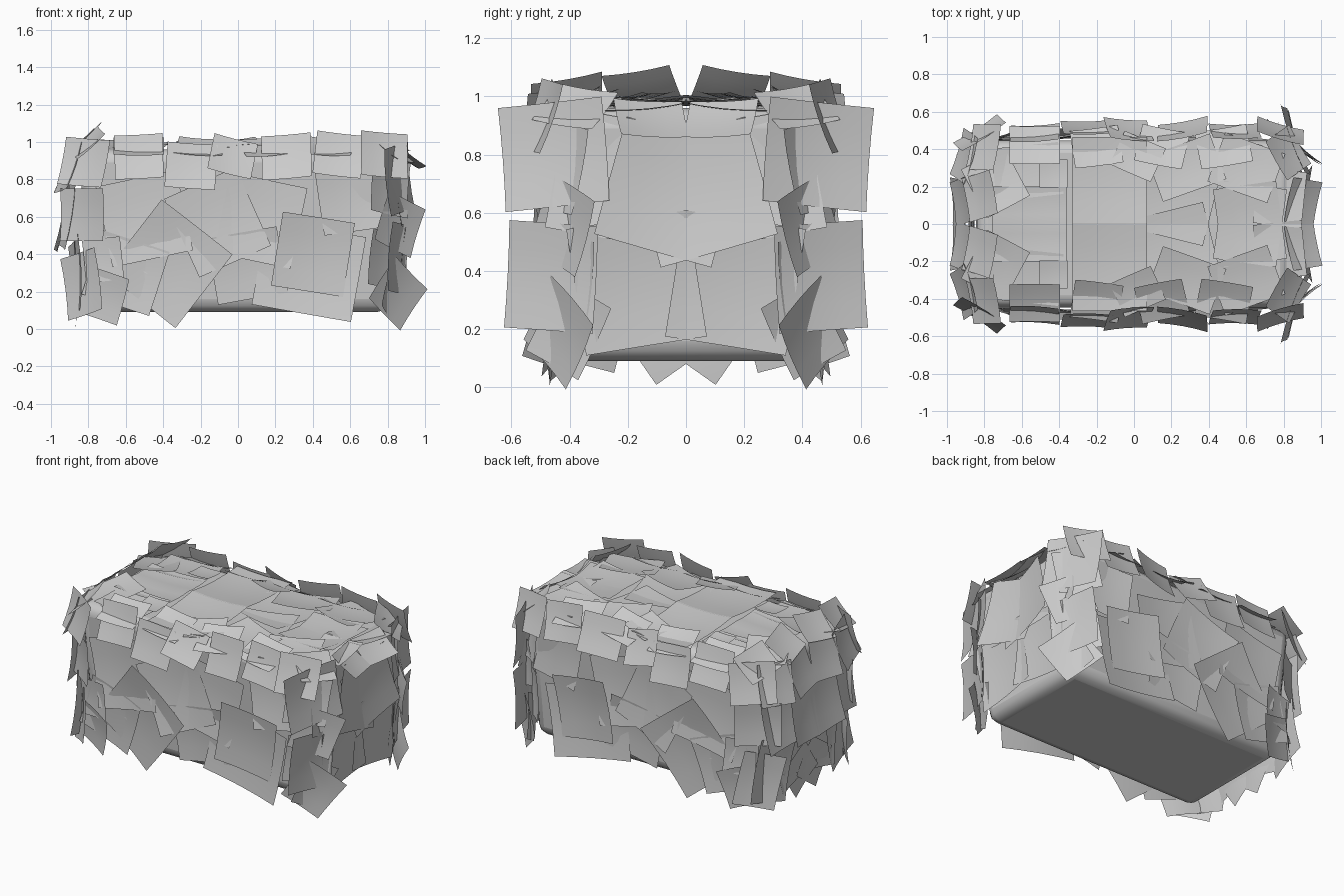
import bpy, bmesh
from math import radians
from mathutils import Matrix, Vector

# Rounded inner hedge body, narrower at the foot
bpy.ops.mesh.primitive_cube_add(size=1, location=(0, 0, 0.525))
core = bpy.context.object
core.name = "hedge_body"
core.dimensions = (1.70, 0.90, 0.87)
bpy.ops.object.transform_apply(location=True, rotation=False, scale=True)
for v in core.data.vertices:
    if v.co.z < 0.5:
        v.co.x = v.co.x * 0.94 + 0.01
        v.co.y *= 0.90
bev = core.modifiers.new("Round", 'BEVEL')
bev.width, bev.segments = 0.07, 3
bpy.ops.object.shade_smooth_by_angle(angle=radians(40))


def add_card(bm, x, y, z, w, h, yaw, pitch, roll, bend=0.12):
    """One dished leaf card; it faces -y before it is turned."""
    m = (Matrix.Translation((x, y, z)) @ Matrix.Rotation(radians(yaw), 4, 'Z')
         @ Matrix.Rotation(radians(-pitch), 4, 'X') @ Matrix.Rotation(radians(roll), 4, 'Y'))
    n = 4
    g = []
    for j in range(n + 1):
        for i in range(n + 1):
            u, v = i / n - 0.5, j / n - 0.5
            dip = bend * 0.08 * (w + h) - bend * (u * u * w + v * v * h)
            g.append(bm.verts.new(m @ Vector((u * w, dip, v * h))))
    for j in range(n):
        for i in range(n):
            a = j * (n + 1) + i
            bm.faces.new((g[a], g[a + 1], g[a + n + 2], g[a + n + 1]))


def leaf_group(name, cards):
    """Cards for the front half, mirrored to the back."""
    bm = bmesh.new()
    for c in cards:
        add_card(bm, *c)
    me = bpy.data.meshes.new(name)
    bm.to_mesh(me)
    bm.free()
    me.shade_smooth()
    ob = bpy.data.objects.new(name, me)
    bpy.context.collection.objects.link(ob)
    ob.modifiers.new("Mirror", 'MIRROR').use_axis = (False, True, False)


# x, y, z, width, height, yaw, pitch, roll
leaf_group("side_leaves", [
    (0.40, -0.48, 0.40, 0.39, 0.40, 3, -3, 9),
    (0.38, -0.45, 0.31, 0.54, 0.46, -3, 3, 10),
    (-0.11, -0.47, 0.57, 0.42, 0.46, 3, 3, -24),
    (-0.37, -0.47, 0.35, 0.48, 0.50, -4, -4, 38),
    (-0.50, -0.46, 0.59, 0.44, 0.44, -3, 3, -12),
    (-0.60, -0.45, 0.30, 0.38, 0.36, -4, -2, 18),
    (0.12, -0.46, 0.58, 0.42, 0.44, 0, 3, 12),
    (0.60, -0.45, 0.70, 0.34, 0.36, 8, 4, -8),
    (0.05, -0.45, 0.34, 0.38, 0.36, 0, -4, -10),
    (0.42, -0.46, 0.40, 0.14, 0.14, 0, 0, 30),
    (-0.10, -0.45, 0.57, 0.15, 0.15, 0, 0, -25),
    (-0.52, -0.45, 0.40, 0.16, 0.16, 0, 0, 25),
])

# Row of cards along the upper edge
leaf_group("top_edge_leaves", [
    (-0.53, -0.48, 0.92, 0.26, 0.25, -4, 20, -3),
    (-0.25, -0.51, 0.87, 0.27, 0.25, 0, 16, 4),
    (-0.03, -0.50, 0.92, 0.24, 0.22, 12, 28, 16),
    (0.26, -0.50, 0.92, 0.27, 0.25, -12, 20, -5),
    (0.54, -0.49, 0.93, 0.26, 0.24, 2, 18, 7),
    (0.78, -0.49, 0.93, 0.26, 0.25, 18, 18, 5),
    (-0.53, -0.42, 0.97, 0.27, 0.22, 0, 66, 0),
    (-0.20, -0.41, 0.97, 0.26, 0.22, 0, 66, 8),
    (0.15, -0.41, 0.97, 0.26, 0.22, 0, 64, -12),
    (0.48, -0.41, 0.97, 0.28, 0.22, 0, 66, 10),
])

# Cards wrapping the four upright corners
leaf_group("corner_leaves", [
    (-0.82, -0.48, 0.89, 0.28, 0.26, -32, 14, 4),
    (-0.83, -0.44, 0.61, 0.28, 0.28, -35, 0, 0),
    (-0.72, -0.46, 0.37, 0.21, 0.23, -15, 0, -6),
    (-0.83, -0.43, 0.24, 0.26, 0.34, -45, 4, -14),
    (-0.72, -0.45, 0.18, 0.24, 0.26, -20, -6, 18),
    (0.86, -0.42, 0.56, 0.27, 0.28, 40, 0, 22),
    (0.85, -0.43, 0.19, 0.28, 0.28, 38, -4, 38),
    (0.81, -0.44, 0.76, 0.26, 0.30, 42, 6, 10),
    (0.80, -0.42, 0.37, 0.28, 0.30, 45, 0, 8),
])

leaf_group("right_end_leaves", [
    (0.90, -0.06, 0.67, 0.42, 0.42, 96, 4, 16),
    (0.85, -0.45, 0.80, 0.38, 0.36, 70, 4, -6),
    (0.85, -0.46, 0.38, 0.32, 0.37, 72, -3, 4),
    (0.87, -0.17, 0.36, 0.42, 0.44, 90, -3, -9),
    (0.86, -0.25, 0.72, 0.40, 0.42, 86, 6, 10),
    (0.83, -0.40, 0.20, 0.22, 0.28, 66, -4, 28),
    (0.90, -0.12, 0.92, 0.24, 0.20, 105, 52, 4),
    (0.82, -0.38, 0.96, 0.24, 0.20, 70, 50, 12),
])

leaf_group("left_end_leaves", [
    (-0.93, -0.11, 0.60, 0.26, 0.38, -94, 10, -4),
    (-0.90, -0.33, 0.62, 0.26, 0.38, -82, 8, 6),
    (-0.86, -0.12, 0.32, 0.38, 0.38, -92, 2, 12),
    (-0.86, -0.34, 0.28, 0.30, 0.40, -80, 0, -14),
    (-0.87, -0.07, 0.19, 0.26, 0.26, -90, -4, 35),
    (-0.92, -0.12, 0.85, 0.24, 0.24, -96, 20, 6),
    (-0.90, -0.36, 0.86, 0.26, 0.26, -76, 20, -8),
    (-0.82, -0.15, 1.02, 0.24, 0.20, -90, 50, 14),
    (-0.80, -0.41, 0.99, 0.25, 0.20, -70, 46, 14),
])

leaf_group("top_leaves", [
    (-0.13, -0.23, 0.98, 0.40, 0.47, 0, 88, 0),
    (-0.56, -0.10, 0.98, 0.40, 0.20, 0, 91, 0),
    (-0.57, -0.28, 0.97, 0.36, 0.28, 0, 86, 6),
    (-0.43, -0.27, 0.99, 0.15, 0.15, 0, 86, 0),
    (0.62, 0.00, 0.98, 0.34, 0.42, 0, 91, 8),
    (0.20, -0.12, 0.97, 0.44, 0.38, 0, 90, -14),
    (0.28, -0.30, 0.98, 0.36, 0.26, 0, 84, 20),
    (0.60, -0.30, 0.98, 0.34, 0.28, 6, 84, -14),
    (0.78, -0.14, 0.96, 0.26, 0.30, 20, 84, 14),
    (0.02, -0.36, 0.99, 0.24, 0.20, 0, 78, -24),
    (-0.74, -0.22, 0.98, 0.26, 0.30, -20, 80, 8),
])
